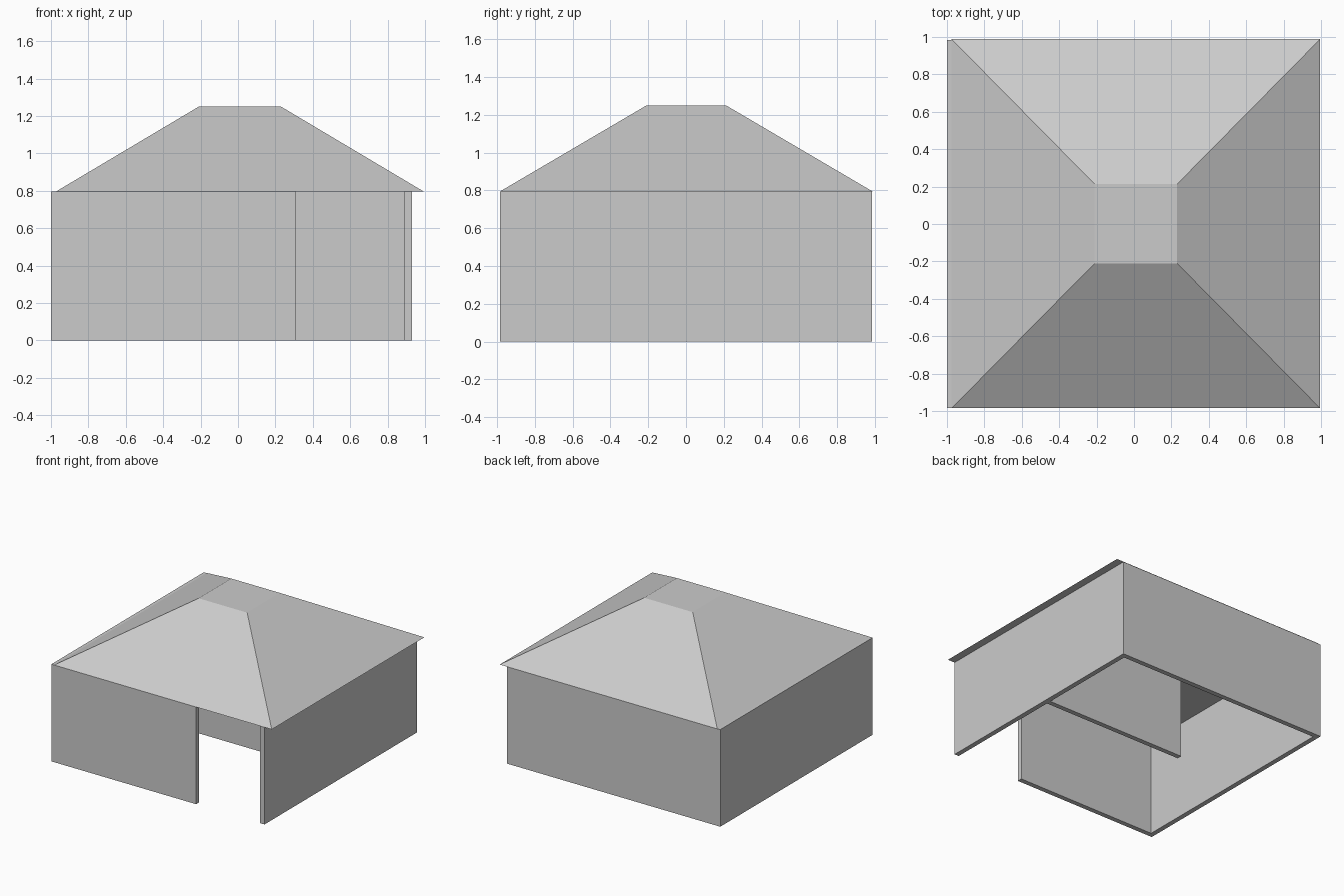
import bpy
import bmesh

cube = bpy.data.objects.get("Cube")
if cube:
    bpy.data.objects.remove(cube, do_unlink=True)

# Single plain grey for the whole building
grey = bpy.data.materials.new("light grey")
grey.use_nodes = True
colour = (0.6, 0.6, 0.6, 1)
grey.diffuse_color = colour
grey.node_tree.nodes["Principled BSDF"].inputs["Base Color"].default_value = colour

EAVES = 0.795
RIDGE = 1.25
THICK = 0.04
LEFT, RIGHT = -1.0, 0.93
FRONT, BACK = -0.985, 0.985


def add_block(name, bottom, top, z0, z1):
    """Solid between two rectangles (x0, x1, y0, y1) at heights z0 and z1."""
    bm = bmesh.new()
    rings = []
    for (x0, x1, y0, y1), z in ((bottom, z0), (top, z1)):
        corners = ((x0, y0), (x1, y0), (x1, y1), (x0, y1))
        rings.append([bm.verts.new((x, y, z)) for x, y in corners])
    low, high = rings
    bm.faces.new(low[::-1])
    bm.faces.new(high)
    for i in range(4):
        j = (i + 1) % 4
        bm.faces.new((low[i], low[j], high[j], high[i]))
    mesh = bpy.data.meshes.new(name)
    bm.to_mesh(mesh)
    bm.free()
    mesh.materials.append(grey)
    obj = bpy.data.objects.new(name, mesh)
    bpy.context.collection.objects.link(obj)
    return obj


# Walls: the front one stops short to leave a doorway, the partition stops inside
walls = {
    "front_wall": (LEFT, 0.31, FRONT, FRONT + THICK),
    "back_wall": (LEFT, RIGHT, BACK - THICK, BACK),
    "right_wall": (LEFT, LEFT + THICK, FRONT + THICK, BACK - THICK),
    "left_wall": (RIGHT - THICK, RIGHT, FRONT, BACK - THICK),
    "partition_wall": (-0.39, RIGHT - THICK, 0.045, 0.045 + THICK),
}
for name, plan in walls.items():
    add_block(name, plan, plan, 0, EAVES)

# Hipped roof with a flat top and a closed underside
add_block("roof", (-0.975, 0.995, FRONT, 0.988), (-0.21, 0.23, -0.21, 0.213), EAVES, RIDGE)
